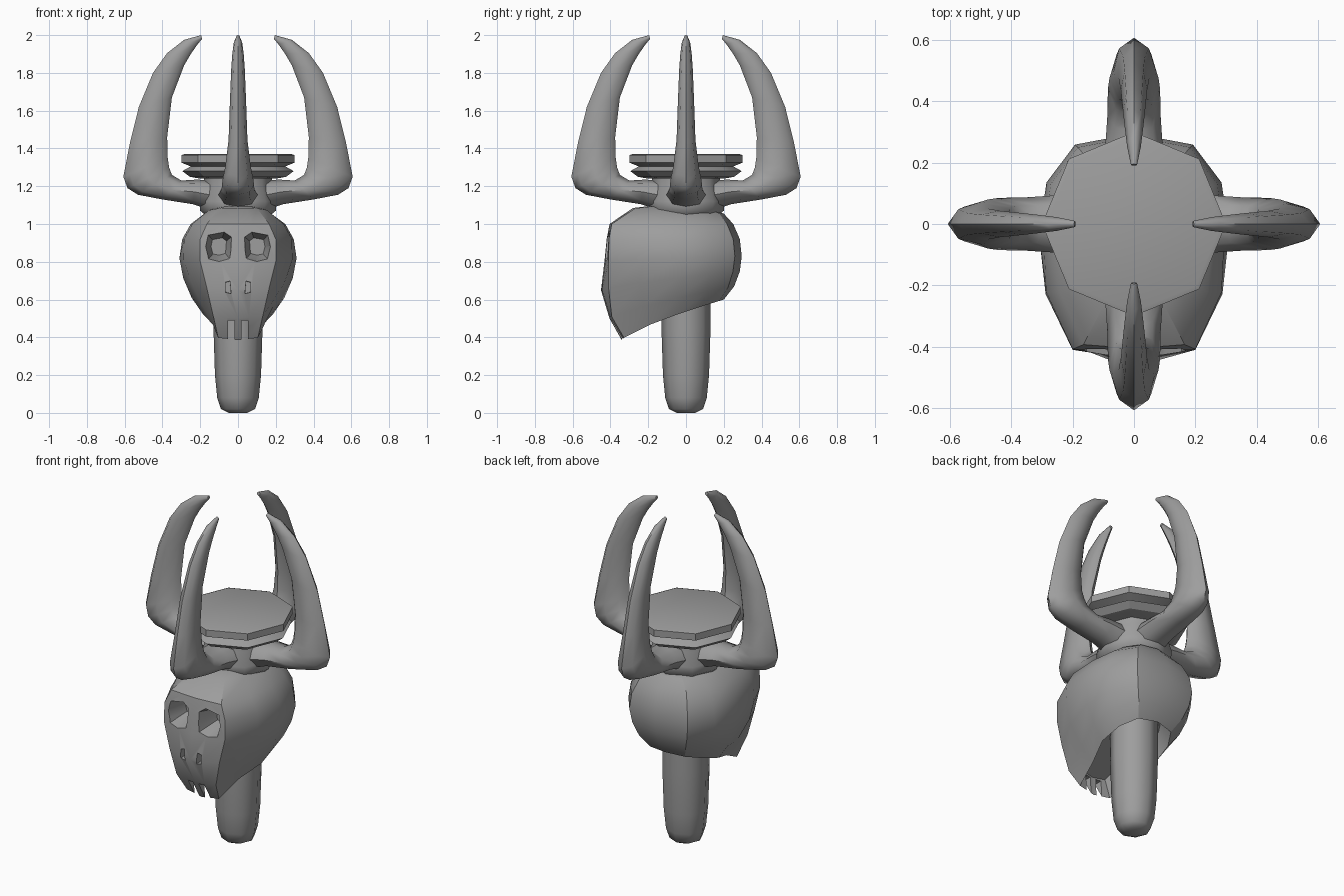
import bpy, bmesh, math
from mathutils import Vector

if "Cube" in bpy.data.objects:
    bpy.data.objects.remove(bpy.data.objects["Cube"])

grey = bpy.data.materials.new("stone_grey")
grey.diffuse_color = (0.34, 0.34, 0.34, 1)
grey.use_nodes = True
grey.node_tree.nodes["Principled BSDF"].inputs["Base Color"].default_value = grey.diffuse_color


def loft(name, rings, angle=None):
    """Skin closed rings of equal point count and cap both ends."""
    bm = bmesh.new()
    loops = [[bm.verts.new(p) for p in ring] for ring in rings]
    n = len(loops[0])
    for a, b in zip(loops, loops[1:]):
        for i in range(n):
            j = (i + 1) % n
            bm.faces.new((a[i], a[j], b[j], b[i]))
    bm.faces.new(loops[0][::-1])
    bm.faces.new(loops[-1])
    bmesh.ops.recalc_face_normals(bm, faces=bm.faces)
    mesh = bpy.data.meshes.new(name)
    bm.to_mesh(mesh)
    bm.free()
    mesh.materials.append(grey)
    ob = bpy.data.objects.new(name, mesh)
    bpy.context.collection.objects.link(ob)
    if angle:
        smooth(ob, angle)
    return ob


def activate(ob):
    bpy.ops.object.select_all(action='DESELECT')
    ob.select_set(True)
    bpy.context.view_layer.objects.active = ob


def smooth(ob, angle):
    activate(ob)
    bpy.ops.object.shade_smooth_by_angle(angle=math.radians(angle))


def lathe(name, profile, sides, angle):
    turn = [2 * math.pi * i / sides for i in range(sides)]
    return loft(name, [[(r * math.cos(t), r * math.sin(t), z) for t in turn]
                       for r, z in profile], angle)


# Post with rounded foot
lathe("post", [(0.05, 0.0), (0.09, 0.02), (0.11, 0.08), (0.122, 0.2),
               (0.13, 0.45), (0.13, 1.05)], 8, 50)

# Hub joining the horns, and the grooved plate on top
lathe("horn_hub", [(0.14, 1.02), (0.2, 1.07), (0.205, 1.12), (0.18, 1.2),
                   (0.18, 1.27)], 8, 50)
lathe("top_plate", [(0.2, 1.24), (0.255, 1.25), (0.295, 1.28), (0.25, 1.305),
                    (0.3, 1.325), (0.3, 1.365), (0.285, 1.37)], 8, 25)

# Horns: inner (r, z), outer (r, z), half width
HORN = [(.10, 1.23, .10, 1.06, .11), (.22, 1.235, .24, 1.105, .095),
        (.30, 1.23, .40, 1.13, .087), (.35, 1.26, .53, 1.155, .085),
        (.365, 1.30, .585, 1.19, .08), (.372, 1.35, .607, 1.25, .068),
        (.375, 1.46, .572, 1.43, .05), (.35, 1.67, .525, 1.62, .043),
        (.285, 1.84, .45, 1.80, .036), (.25, 1.90, .375, 1.905, .03),
        (.215, 1.95, .285, 1.975, .022), (.19, 1.98, .195, 2.0, .01)]
for k, side in enumerate(("right", "back", "left", "front")):
    c, s = math.cos(k * math.pi / 2), math.sin(k * math.pi / 2)
    rings = []
    for ri, zi, ro, zo, w in HORN:
        ring = []
        for i in range(8):
            t = i * math.pi / 4
            f = 0.5 + 0.5 * math.cos(t)
            r, z, v = ri + (ro - ri) * f, zi + (zo - zi) * f, w * math.sin(t)
            ring.append((r * c - v * s, r * s + v * c, z))
        rings.append(ring)
    loft(side + "_horn", rings, 55)

# Skull: front (y, z), back (y, z), face half width, greatest half width
SKULL = [(-.34, .385, .20, .60, .105, .185), (-.405, .50, .255, .67, .13, .245),
         (-.45, .65, .285, .75, .165, .29), (-.432, .80, .295, .83, .20, .31),
         (-.42, .92, .285, .92, .20, .295), (-.405, 1.00, .25, 1.0, .165, .25),
         (-.28, 1.085, .20, 1.055, .10, .16), (-.15, 1.10, .12, 1.08, .05, .09)]
rings = []
for n, (yf, zf, yb, zb, wf, w) in enumerate(SKULL):
    k = min(0.9, 0.35 + 0.15 * n)
    d = yb - yf
    half = [(0, yf), (wf * 0.45, yf + 0.005), (wf, max(yf + 0.012, -0.41)),
            (wf + (w - wf) * k, yf + 0.28 * d), (w, yf + 0.55 * d),
            (w * 0.92, yf + 0.78 * d), (w * 0.62, yf + 0.95 * d), (0, yb)]
    pts = half + [(-x, y) for x, y in half[-2:0:-1]]
    rings.append([(x, y, zf + (zb - zf) * max(0, (y - yf) / d) ** 0.75)
                  for x, y in pts])
skull = loft("skull", rings)

# Hollow the jaw from below
bm = bmesh.new()
bm.from_mesh(skull.data)
bm.faces.ensure_lookup_table()
under = [f for f in bm.faces if len(f.verts) > 4 and f.calc_center_median().z < 0.8]
bmesh.ops.inset_region(bm, faces=under, thickness=0.03, use_even_offset=True)
for v in under[0].verts:
    v.co += Vector((0, -0.035, 0.10))
bm.to_mesh(skull.data)
bm.free()


def cutter(name, outline, x, z, y0, y1, taper):
    """Prism along y, shrinking towards the inside."""
    return loft(name, [[(x + px * q, y, z + pz * q) for px, pz in outline]
                       for y, q in ((y0, 1.0), (y1, taper))])


# Eye sockets, nostrils and gaps between the teeth
EYE = [(-.058, -.065), (0, -.082), (.06, -.07), (.078, .0), (.064, .068),
       (-.03, .085), (-.07, .055), (-.066, -.02)]
SLOT = [(-.016, -.035), (.016, -.028), (.016, .028), (-.01, .035)]
GAP = [(-.017, -.08), (.017, -.08), (.017, .06), (-.017, .06)]
cutters = []
for s in (-1, 1):
    def flip(shape):
        return [(px * s, pz) for px, pz in shape]
    cutters += [cutter("eye_cut", flip(EYE), s * 0.1, 0.88, -0.44, -0.29, 0.55),
                cutter("nostril_cut", flip(SLOT), s * 0.052, 0.665, -0.5, -0.39, 0.9),
                cutter("tooth_cut", flip(GAP), s * 0.036, 0.43, -0.5, -0.27, 1.0)]
for cut in cutters:
    activate(skull)
    mod = skull.modifiers.new("cut", 'BOOLEAN')
    mod.operation = 'DIFFERENCE'
    mod.solver = 'EXACT'
    mod.object = cut
    bpy.ops.object.modifier_apply(modifier=mod.name)
    bpy.data.objects.remove(cut)
smooth(skull, 28)
